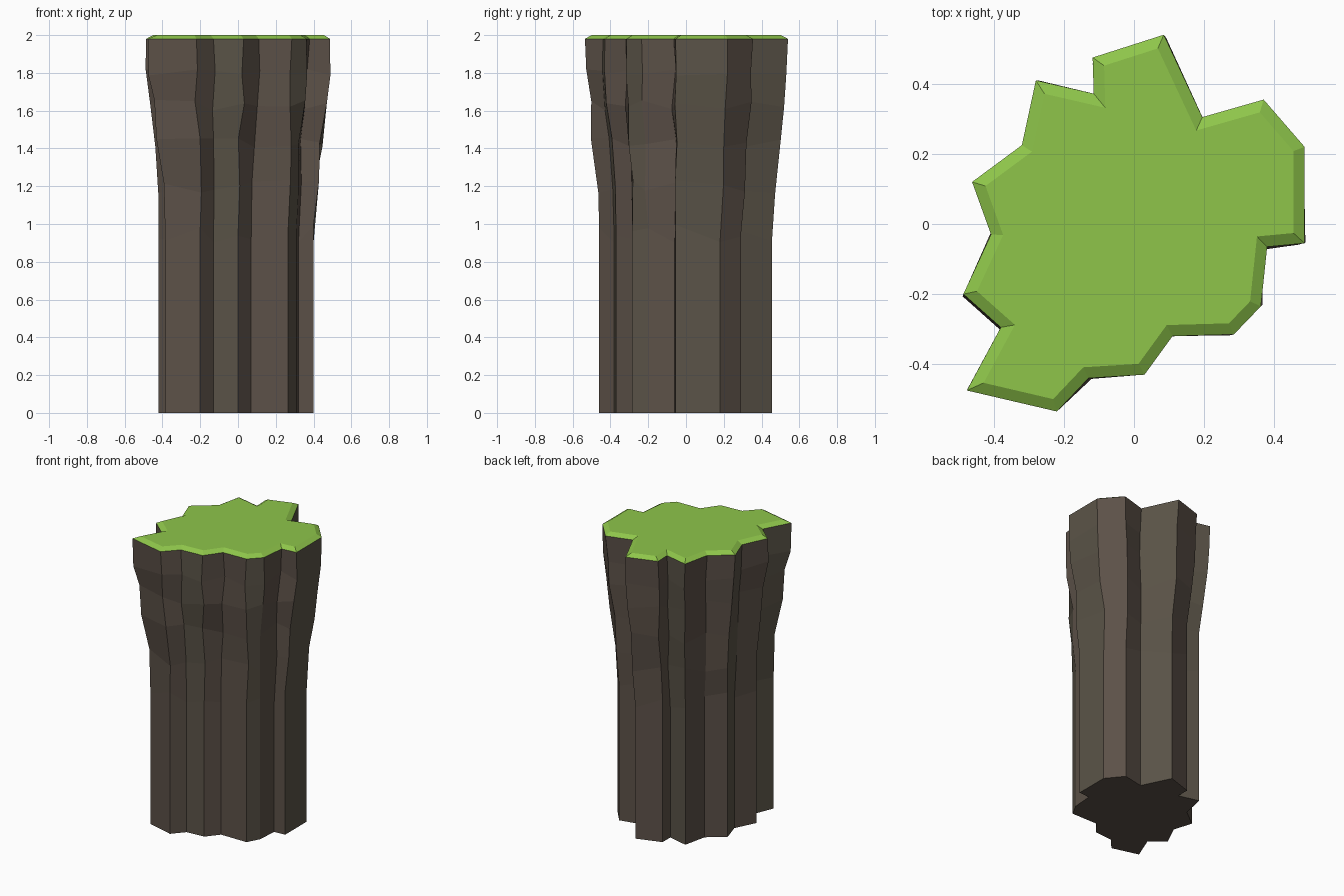
import bpy, bmesh, math, random
from mathutils import Vector

if "Cube" in bpy.data.objects:
    bpy.data.objects.remove(bpy.data.objects["Cube"])

random.seed(4)

# Ragged pillar outlines, clockwise seen from above: straight base and flared top
BASE = [(.07, .455), (.165, .26), (.31, .29), (.40, .18), (.40, -.055), (.32, -.06), (.31, -.20),
        (.265, -.285), (.07, -.285), (0, -.37), (-.13, -.38), (-.20, -.46), (-.385, -.41), (-.32, -.25),
        (-.42, -.17), (-.35, -.03), (-.39, .10), (-.275, .19), (-.24, .35), (-.10, .315), (-.10, .40)]
TOP = [(.085, .54), (.195, .305), (.37, .355), (.487, .22), (.487, -.055), (.38, -.065), (.362, -.235),
       (.285, -.315), (.11, -.32), (.03, -.43), (-.13, -.44), (-.22, -.535), (-.477, -.475), (-.38, -.295),
       (-.487, -.20), (-.408, -.03), (-.462, .12), (-.32, .225), (-.28, .41), (-.115, .372), (-.118, .475)]
# (height, blend from base to top, horizontal jitter, vertical jitter)
RINGS = [(0, 0, 0, 0), (.95, 0, 0, .05), (1.2, .2, .012, .04), (1.43, .42, .014, .03),
         (1.63, .72, .014, .03), (1.8, .92, .01, .02), (1.98, 1, 0, 0)]
N = len(TOP)


def material(name, rgb):
    m = bpy.data.materials.new(name)
    lin = [((c / 255 + .055) / 1.055) ** 2.4 for c in rgb]
    m.diffuse_color = (*lin, 1)
    m.use_nodes = True
    m.node_tree.nodes["Principled BSDF"].inputs["Base Color"].default_value = m.diffuse_color
    return m


def make_object(name, bm, mats):
    bmesh.ops.recalc_face_normals(bm, faces=bm.faces)
    me = bpy.data.meshes.new(name)
    bm.to_mesh(me)
    bm.free()
    for m in mats:
        me.materials.append(m)
    ob = bpy.data.objects.new(name, me)
    bpy.context.collection.objects.link(ob)


def inset(points, d):
    """Mitred inward offset of a clockwise outline."""
    out = []
    for i, p in enumerate(points):
        p, a, b = Vector(p), Vector(points[i - 1]), Vector(points[(i + 1) % N])
        e, f = (p - a).normalized(), (b - p).normalized()
        n1, n2 = Vector((e.y, -e.x)), Vector((f.y, -f.x))
        out.append(p + (n1 + n2) * d / (1 + n1.dot(n2)))
    return out


def bridge(bm, lower, upper):
    return [bm.faces.new((lower[i], lower[(i + 1) % N], upper[(i + 1) % N], upper[i])) for i in range(N)]


# Rock pillar: stacked rings, with alternating brown tones per column
bm = bmesh.new()
rings = []
for z, t, jh, jv in RINGS:
    r = random.uniform
    rings.append([bm.verts.new((*(Vector(b).lerp(Vector(p), t) + Vector((r(-jh, jh), r(-jh, jh)))),
                                z + r(-jv, jv))) for b, p in zip(BASE, TOP)])
for lower, upper in zip(rings, rings[1:]):
    for i, f in enumerate(bridge(bm, lower, upper)):
        f.material_index = 1 if i % 3 == 0 else 0
bm.faces.new(rings[0])
make_object("rock_pillar", bm, [material("earth brown", (92, 81, 72)), material("olive brown", (91, 84, 72))])

# Grass cap: thin bevelled slab
bm = bmesh.new()
low = [bm.verts.new((*p, 1.98)) for p in TOP]
high = [bm.verts.new((*p, 2.0)) for p in inset(TOP, .032)]
bridge(bm, low, high)
bm.faces.new(high)
bm.faces.new(low)
make_object("grass_cap", bm, [material("grass green", (142, 197, 74))])
